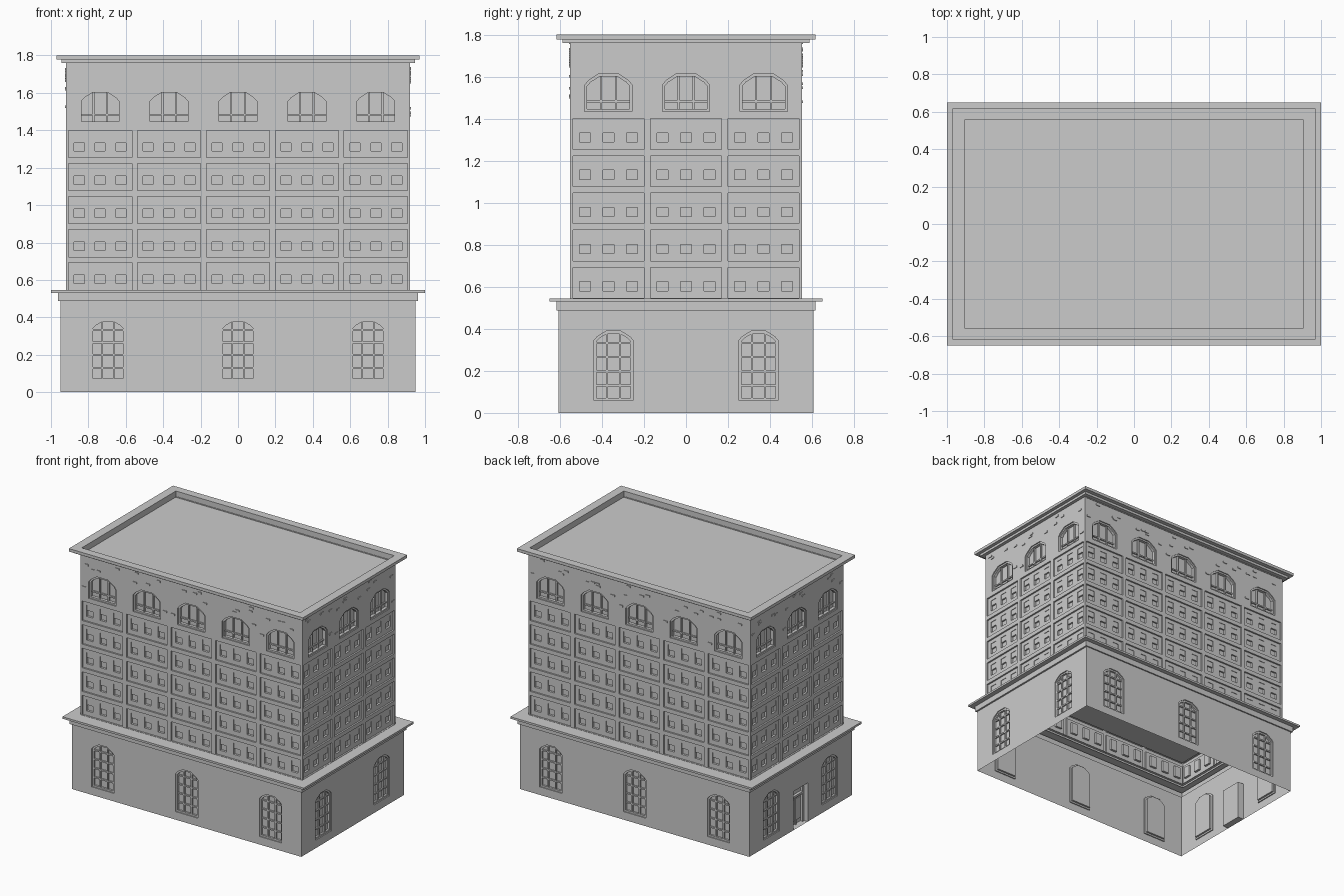
import bpy, bmesh, math, random
from mathutils import Matrix, Vector
from mathutils.geometry import tessellate_polygon

if "Cube" in bpy.data.objects:
    bpy.data.objects.remove(bpy.data.objects["Cube"])

random.seed(4)


class Side:
    """Draws in wall coordinates: u along the wall, z up, d outward."""
    def __init__(self, turn, offset):
        self.bm = bmesh.new()
        self.rot = Matrix.Rotation(math.radians(turn), 4, 'Z')
        self.off = offset

    def face(self, pts):
        self.bm.faces.new([self.bm.verts.new(self.rot @ Vector((u, -self.off - d, z)))
                           for u, z, d in pts])

    def fill(self, outer, d, holes=()):
        loops = [outer, *holes]
        flat = [p for l in loops for p in l]
        for tri in tessellate_polygon([[Vector((u, z, 0)) for u, z in l] for l in loops]):
            a, b, c = [flat[i] for i in tri]
            area = (b[0]-a[0])*(c[1]-a[1]) - (b[1]-a[1])*(c[0]-a[0])
            if abs(area) > 1e-10:
                self.face([(*p, d) for p in ((a, b, c) if area > 0 else (a, c, b))])

    def strip(self, loop, d0, d1):
        for p, q in zip(loop, loop[1:] + loop[:1]):
            self.face([(*p, d0), (*q, d0), (*q, d1), (*p, d1)])

    def box(self, u0, u1, z0, z1, d0, d1):
        r = rect(u0, u1, z0, z1)
        self.strip(r, d0, d1)
        self.fill(r, d1)

    def finish(self, name):
        make(self.bm, name)


def make(bm, name):
    bmesh.ops.remove_doubles(bm, verts=bm.verts, dist=1e-5)
    bmesh.ops.dissolve_limit(bm, angle_limit=0.01, verts=bm.verts, edges=bm.edges)
    me = bpy.data.meshes.new(name)
    bm.to_mesh(me)
    bm.free()
    bpy.context.collection.objects.link(bpy.data.objects.new(name, me))


def rect(u0, u1, z0, z1):
    return [(u0, z0), (u1, z0), (u1, z1), (u0, z1)]


def arch(c, w, z0, zs, z1, top, t=0.0):
    """Faceted arch outline, half width w, inset by t."""
    w, z0, zs, z1 = w - t, z0 + t, zs - t * 0.4, z1 - t
    k = w * top
    m, zm = w * 0.84, zs + (z1 - zs) * 0.4
    half = [(w, z0), (w, zs), (m, zm), (k, z1)]
    return [(c - w, z0)] + [(c + u, z) for u, z in half] + [(c - u, z) for u, z in half[:0:-1]]


def arched_window(s, c, shape, v_bars, h_bars, depth):
    o, i = arch(c, *shape), arch(c, *shape, t=0.012)
    w, z0, zs, z1, _ = shape
    s.strip(o, 0, -0.008)
    s.fill(o, -0.008, [i])
    s.strip(i, -0.008, -depth)
    s.fill(i, -depth)
    for v in v_bars:
        s.box(c + v - .005, c + v + .005, z0 + .012, z1 - .012, -depth, -depth + .012)
    for h in h_bars:
        s.box(c - w + .012, c + w - .012, h - .005, h + .005, -depth, -depth + .010)
    return o


def rings(name, profile):
    """Stack of rectangles (half x, half y, z) joined into bands."""
    bm = bmesh.new()
    loops = [[bm.verts.new((sx * x, sy * y, z)) for sx, sy in ((-1, -1), (1, -1), (1, 1), (-1, 1))]
             for x, y, z in profile]
    for a, b in zip(loops, loops[1:]):
        for k in range(4):
            n = (k + 1) % 4
            bm.faces.new((a[k], a[n], b[n], b[k]))
    return bm, loops


def base_wall(name, turn, half, off, centres, door=False):
    s = Side(turn, off)
    shape = (0.0925, 0.06, 0.345, 0.39, 0.36)
    holes = [arched_window(s, c, shape, (-.031, .031), (.13, .198, .266, .333), 0.022)
             for c in centres]
    outer = rect(-half, half, 0, 0.488)
    if door:
        # recessed entrance with frame, transom and two leaves
        w, h, d = 0.085, 0.29, -0.05
        outer = [(-half, 0), (-w, 0), (-w, h), (w, h), (w, 0), (half, 0), (half, .488), (-half, .488)]
        s.strip(rect(-w, w, 0, h), 0, d)
        s.fill(rect(-w, w, 0, h), d)
        for u in (-w, w - .018):
            s.box(u, u + .018, 0, h, d, d + .02)
        s.box(-w + .018, w - .018, .21, .225, d, d + .02)
        s.box(-.004, .004, 0, .21, d, d + .012)
        for u in (-.036, .036):
            s.box(u - .024, u + .024, .03, .19, d, d + .008)
    s.fill(outer, 0, holes)
    s.finish(name)


def tower_wall(name, turn, half, off, bays, pitch):
    s = Side(turn, off)
    holes, bricks = [], []
    shape = (0.113, 1.435, 1.56, 1.613, 0.42)
    pd, wd = -0.012, -0.028
    for b in range(bays):
        c = (b - (bays - 1) / 2) * pitch
        holes.append(arched_window(s, c, shape, (-.036, .036), (1.483,), 0.03))
        # five recessed panels, each with three sash windows
        for row in range(5):
            z = 0.547 + row * 0.1768
            panel = rect(c - .169, c + .169, z, z + .146)
            holes.append(panel)
            s.strip(panel, 0, pd)
            wins = [rect(c + u - .027, c + u + .027, z + .034, z + .118) for u in (-.112, 0, .112)]
            s.fill(panel, pd, wins)
            for w in wins:
                s.strip(w, pd, wd)
                s.fill(w, wd)
                s.box(w[0][0], w[1][0], z + .078, z + .118, wd, pd - .004)
        # loose raised bricks above and between the arched windows
        for _ in range(4):
            bricks.append((c + random.uniform(-.15, .15), random.uniform(1.64, 1.73)))
        bricks.append((c + random.choice((-1, 1)) * .15, random.uniform(1.47, 1.62)))
    s.fill(rect(-half, half, 0.53, 1.76), 0, holes)
    s.finish(name)
    t = Side(turn, off)
    for u, z in bricks:
        t.box(u - .016, u + .016, z, z + .012, 0, .005)
    t.finish(name + "_bricks")


BX, BY, TX, TY = 0.95, 0.607, 0.92, 0.553

# base storey walls
long_c, short_c = (-0.695, 0, 0.695), (-0.345, 0.345)
base_wall("base_front", 0, BX, BY, long_c)
base_wall("base_right", 90, BY, BX, short_c)
base_wall("base_back", 180, BX, BY, long_c)
base_wall("base_left", 270, BY, BX, short_c, door=True)

# tower walls
tower_wall("tower_front", 0, TX, TY, 5, 0.3685)
tower_wall("tower_right", 90, TY, TX, 3, 0.369)
tower_wall("tower_back", 180, TX, TY, 5, 0.3685)
tower_wall("tower_left", 270, TY, TX, 3, 0.369)

# ledge above the base storey
bm, _ = rings("base_ledge", [(BX, BY, .488), (.963, .617, .488), (.963, .617, .53),
                             (1, .65, .53), (1, .65, .545), (.9, .535, .545)])
make(bm, "base_ledge")

# top cornice, parapet and sunken roof
bm, loops = rings("roof_cornice", [(TX, TY, 1.76), (.945, .587, 1.76), (.945, .587, 1.778),
                                   (.97, .617, 1.778), (.97, .617, 1.8), (.905, .557, 1.8),
                                   (.905, .557, 1.755)])
bm.faces.new(loops[-1])
make(bm, "roof_cornice")

# interior ceiling above the first tower floor
bm, loops = rings("ceiling", [(.89, .524, .71)])
bm.faces.new(loops[0][::-1])
make(bm, "interior_ceiling")
